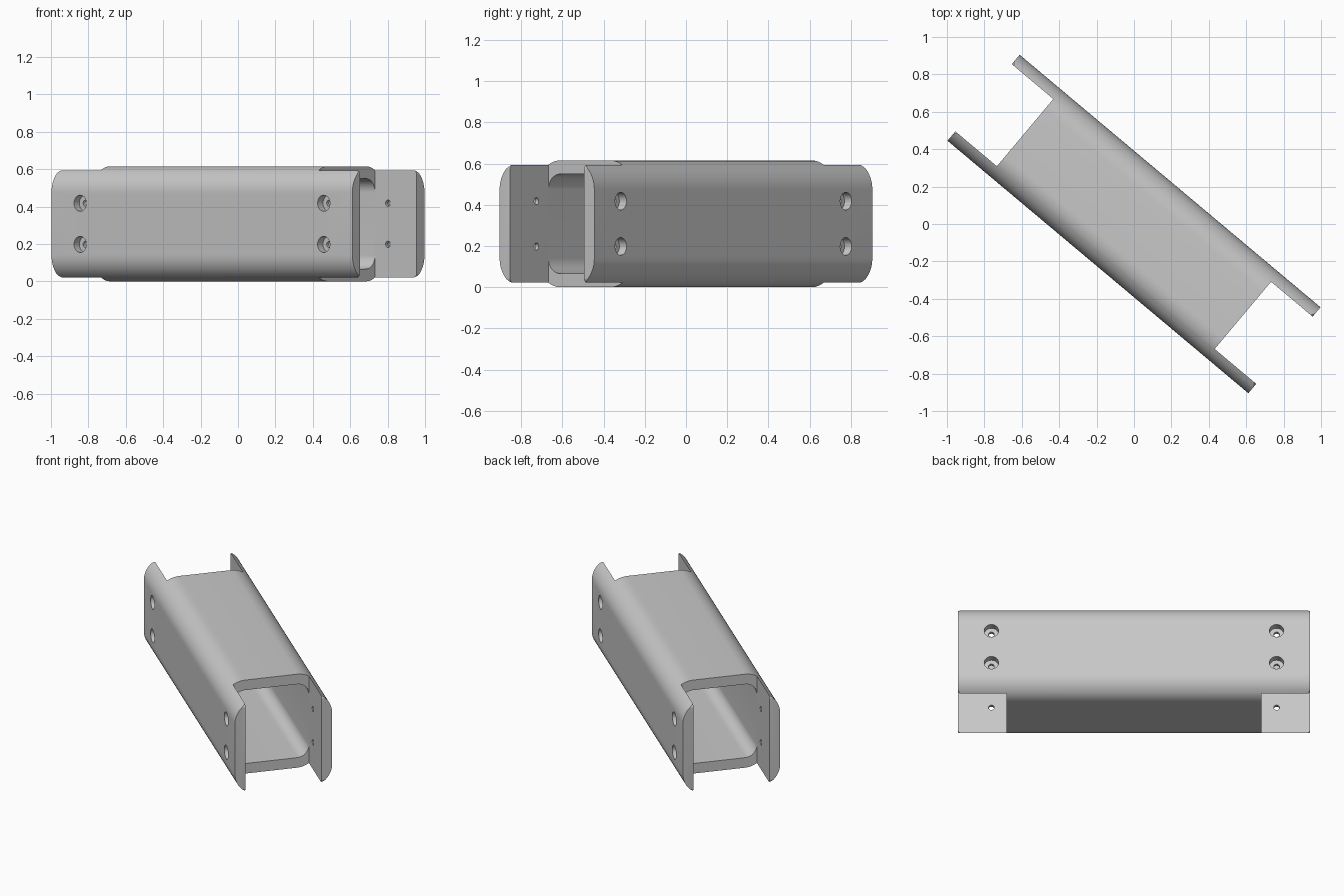
import bpy, bmesh, math
from mathutils import Matrix, Vector

cube = bpy.data.objects.get("Cube")
if cube:
    bpy.data.objects.remove(cube, do_unlink=True)

WIDTH, HEIGHT, LENGTH = 0.60, 0.615, 2.10
WALL, RADIUS = 0.066, 0.14
BODY = 1.52                      # length of the top and bottom webs
MID = HEIGHT / 2
INNER = WIDTH / 2 - WALL


def rounded_rect(w, h, r, n=14):
    pts = []
    for k, (sx, sy) in enumerate([(1, 1), (-1, 1), (-1, -1), (1, -1)]):
        for i in range(n + 1):
            a = math.pi / 2 * (k + i / n)
            pts.append((sx * (w / 2 - r) + r * math.cos(a),
                        sy * (h / 2 - r) + r * math.sin(a)))
    return pts


def circle(x, z, r, n=32):
    return [(x + r * math.cos(2 * math.pi * i / n),
             z + r * math.sin(2 * math.pi * i / n)) for i in range(n)]


def prism(name, pts, lo, hi, axis):
    """Extrude a profile of (horizontal, z) points along x or y."""
    def place(p, t):
        return (t, p[0], p[1]) if axis == "x" else (p[0], t, p[1])
    bm = bmesh.new()
    a = [bm.verts.new(place(p, lo)) for p in pts]
    b = [bm.verts.new(place(p, hi)) for p in pts]
    bm.faces.new(a)
    bm.faces.new(b)
    for i in range(len(pts)):
        j = (i + 1) % len(pts)
        bm.faces.new((a[i], a[j], b[j], b[i]))
    bmesh.ops.recalc_face_normals(bm, faces=bm.faces)
    mesh = bpy.data.meshes.new(name)
    bm.to_mesh(mesh)
    bm.free()
    ob = bpy.data.objects.new(name, mesh)
    bpy.context.collection.objects.link(ob)
    return ob


def cut(target, cutter, operation="DIFFERENCE"):
    cutter.hide_render = True
    mod = target.modifiers.new("cut", "BOOLEAN")
    mod.operation, mod.solver, mod.object = operation, "EXACT", cutter
    bpy.context.view_layer.objects.active = target
    bpy.ops.object.modifier_apply(modifier=mod.name)
    bpy.data.objects.remove(cutter, do_unlink=True)


# Hollow rounded tube
tube = prism("channel_tube", rounded_rect(WIDTH, HEIGHT, RADIUS),
             -LENGTH / 2, LENGTH / 2, "x")
cut(tube, prism("bore", rounded_rect(2 * INNER, HEIGHT - 2 * WALL, RADIUS - WALL),
                -2, 2, "x"))

# End notches that leave the two side flanges projecting
for s in (-1, 1):
    lo, hi = sorted((s * BODY / 2, s * 2))
    notch = INNER + 0.0006
    cut(tube, prism("notch", [(-notch, -1), (notch, -1), (notch, 1), (-notch, 1)],
                    lo, hi, "x"))

# Small rounding of the flange corners, seen from the side
half = BODY / 2 + 0.015
flange = rounded_rect(LENGTH + 0.002, HEIGHT - 0.036, 0.03, 6)
n = len(flange) // 4
step = HEIGHT / 2 - 0.018
outline = (flange[:n] + [(half, step), (half, 1), (-half, 1), (-half, step)]
           + flange[n:3 * n]
           + [(-half, -step), (-half, -1), (half, -1), (half, -step)]
           + flange[3 * n:])
cut(tube, prism("outline", outline, -1, 1, "y"), "INTERSECT")

# Counterbored screw holes
for x in (-0.85, 0.85):
    for z in (-0.11, 0.11):
        cut(tube, prism("drill", circle(x, z, 0.017), -1, 1, "y"))
        for s in (-1, 1):
            lo, hi = sorted((s * (WIDTH / 2 - 0.045), s))
            cut(tube, prism("counterbore", circle(x, z, 0.043), lo, hi, "y"))

# Turn the finished part and stand it on the ground
tube.data.transform(Matrix.Translation((0, 0, MID)) @
                    Matrix.Rotation(math.radians(-40), 4, "Z"))

# Colour and shading
mat = bpy.data.materials.new("light_grey")
mat.use_nodes = True
grey = (0.58, 0.58, 0.58, 1)
mat.diffuse_color = grey
mat.node_tree.nodes["Principled BSDF"].inputs["Base Color"].default_value = grey
tube.data.materials.clear()
tube.data.materials.append(mat)
bpy.ops.object.select_all(action="DESELECT")
tube.select_set(True)
bpy.context.view_layer.objects.active = tube
bpy.ops.object.shade_smooth_by_angle(angle=math.radians(30))
